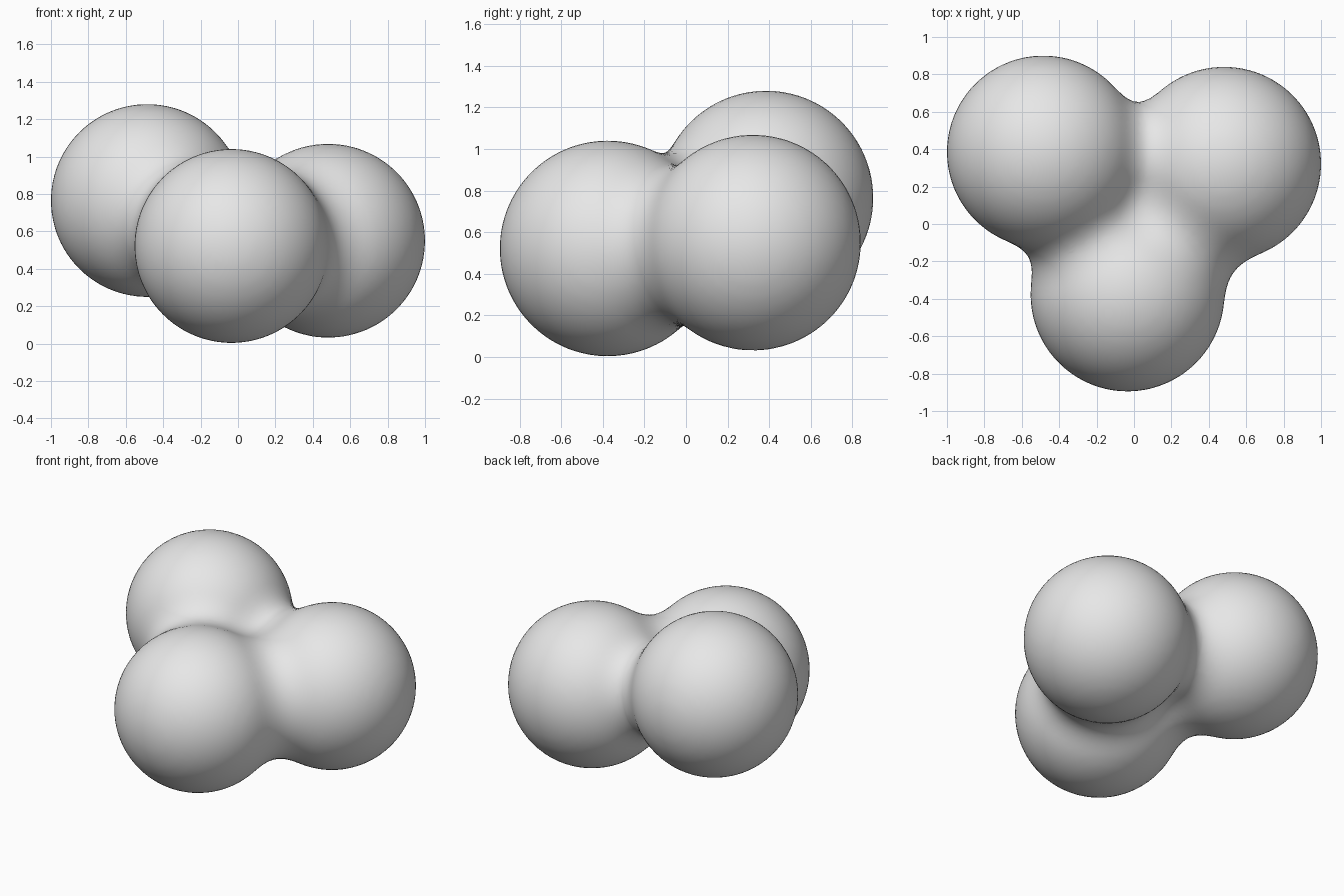
import bpy, bmesh
from mathutils import Vector, Matrix

if "Cube" in bpy.data.objects:
    bpy.data.objects.remove(bpy.data.objects["Cube"])

# Three balls blended into each other: (centre, radius)
BALLS = [
    (Vector((-0.485, 0.385, 0.765)), 0.515),   # back left, raised
    (Vector((0.482, 0.322, 0.550)), 0.518),    # back right
    (Vector((-0.035, -0.377, 0.522)), 0.518),  # front
]
LEVEL = 0.175                       # field strength on a ball's surface
REACH = (1 - LEVEL ** (1 / 3)) ** 0.5


def field(p):
    """Summed falloff of the balls and its gradient."""
    value, grad = -LEVEL, Vector()
    for c, r in BALLS:
        d = p - c
        big = (r / REACH) ** 2
        q = 1 - d.length_squared / big
        if q > 0:
            value += q ** 3
            grad += d * (-6 * q * q / big)
    return value, grad


# Rough union of the spheres
bm = bmesh.new()
for c, r in BALLS:
    bmesh.ops.create_icosphere(bm, subdivisions=4, radius=r,
                               matrix=Matrix.Translation(c))
mesh = bpy.data.meshes.new("blended_balls")
bm.to_mesh(mesh)
bm.free()
obj = bpy.data.objects.new("blended_balls", mesh)
bpy.context.collection.objects.link(obj)

# Fuse into one skin
mod = obj.modifiers.new("fuse", 'REMESH')
mod.mode = 'VOXEL'
mod.voxel_size = 0.04
dg = bpy.context.evaluated_depsgraph_get()
skin = bpy.data.meshes.new_from_object(obj.evaluated_get(dg))
obj.modifiers.clear()
obj.data = skin
bpy.data.meshes.remove(mesh)

# Pull the skin onto the blended surface, giving soft necks
bm = bmesh.new()
bm.from_mesh(skin)
for rnd in range(3):
    bmesh.ops.smooth_vert(bm, verts=bm.verts, factor=0.5,
                          use_axis_x=True, use_axis_y=True, use_axis_z=True)
    for v in bm.verts:
        for i in range(6):
            f, g = field(v.co)
            if g.length < 1e-4:
                break
            step = g * (-f / g.length_squared)
            if step.length > 0.05:
                step.length = 0.05
            v.co += step
for f in bm.faces:
    f.smooth = True
bm.to_mesh(skin)
bm.free()

grey = bpy.data.materials.new("light grey")
grey.diffuse_color = (0.8, 0.8, 0.8, 1)
grey.use_nodes = True
grey.node_tree.nodes["Principled BSDF"].inputs["Base Color"].default_value = grey.diffuse_color
skin.materials.clear()
skin.materials.append(grey)
